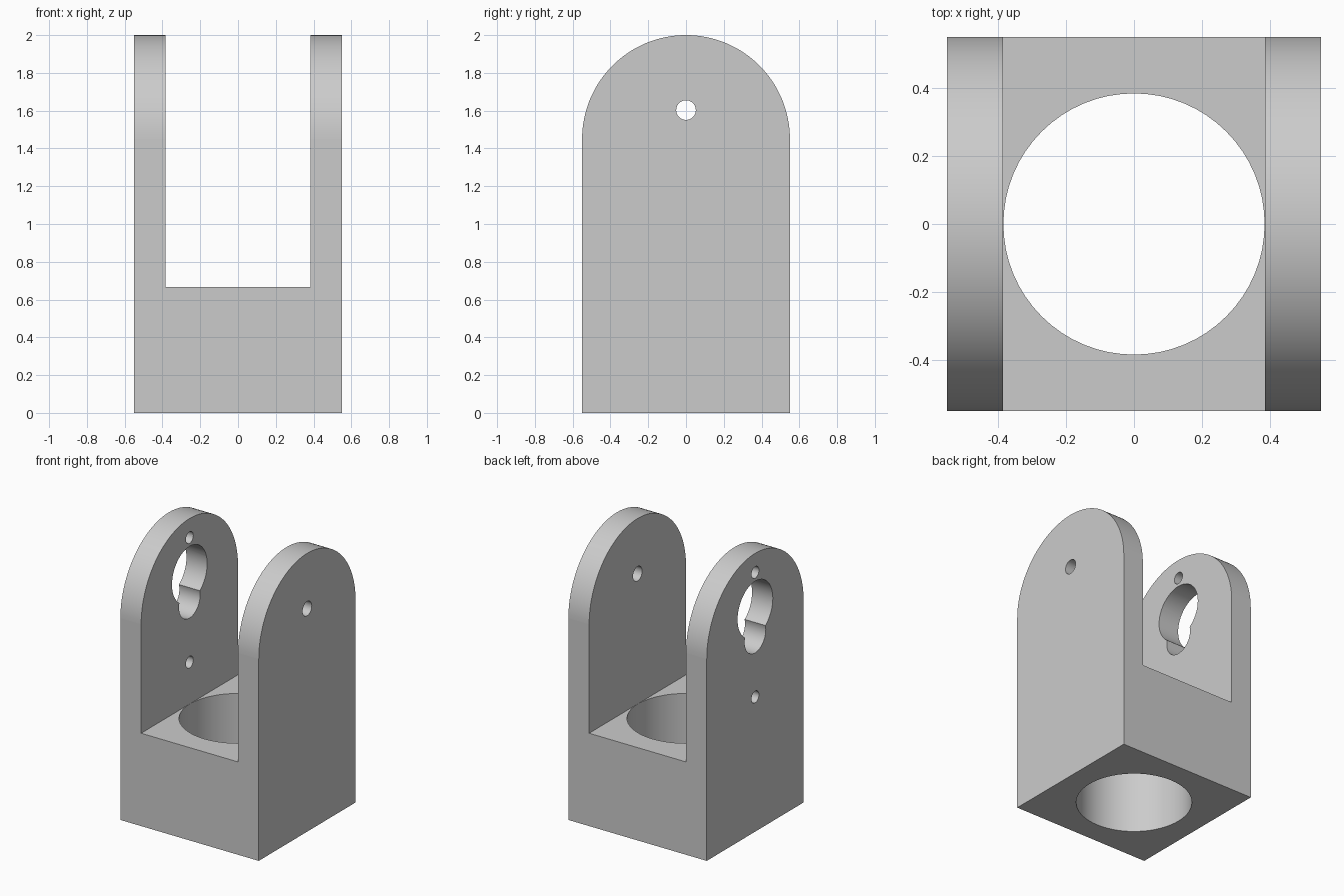
import bpy, bmesh, math
from mathutils import Matrix, Vector

cube = bpy.data.objects.get("Cube")
if cube:
    bpy.data.objects.remove(cube, do_unlink=True)

HALF = 0.55          # half width and half depth of the bracket
INNER = 0.385        # half gap between the arms
FLOOR = 0.667        # top of the base block
ARC_Z = 2.0 - HALF   # centre of the rounded arm tops


def to_object(bm, name):
    bmesh.ops.recalc_face_normals(bm, faces=bm.faces)
    mesh = bpy.data.meshes.new(name)
    bm.to_mesh(mesh)
    bm.free()
    obj = bpy.data.objects.new(name, mesh)
    bpy.context.collection.objects.link(obj)
    return obj


def cylinder(name, radius, length, centre, axis="Z", segments=64):
    bm = bmesh.new()
    turn = Matrix.Rotation(math.pi / 2, 4, "Y") if axis == "X" else Matrix()
    bmesh.ops.create_cone(bm, cap_ends=True, segments=segments, radius1=radius,
                          radius2=radius, depth=length,
                          matrix=Matrix.Translation(centre) @ turn)
    return to_object(bm, name)


def box(name, size, centre):
    bm = bmesh.new()
    bmesh.ops.create_cube(bm, size=1, matrix=Matrix.Translation(centre)
                          @ Matrix.Diagonal((*size, 1)))
    return to_object(bm, name)


def cut(target, cutter):
    cutter.hide_render = True
    mod = target.modifiers.new("cut", "BOOLEAN")
    mod.operation, mod.solver, mod.object = "DIFFERENCE", "EXACT", cutter
    bpy.ops.object.modifier_apply(modifier=mod.name)
    bpy.data.objects.remove(cutter, do_unlink=True)


# Bracket body: arched side profile pushed across the full width
bm = bmesh.new()
STEPS = 64
arc = [math.pi * i / STEPS for i in range(STEPS + 1)]
profile = [(-HALF, 0), (HALF, 0)]
profile += [(HALF * math.cos(a), ARC_Z + HALF * math.sin(a)) for a in arc]
face = bm.faces.new([bm.verts.new((-HALF, y, z)) for y, z in profile])
extruded = bmesh.ops.extrude_face_region(bm, geom=[face])["geom"]
bmesh.ops.translate(bm, vec=Vector((2 * HALF, 0, 0)),
                    verts=[v for v in extruded if isinstance(v, bmesh.types.BMVert)])
bracket = to_object(bm, "fork_bracket")

bpy.ops.object.select_all(action="DESELECT")
bracket.select_set(True)
bpy.context.view_layer.objects.active = bracket

# Gap between the arms and vertical bore through the base
cut(bracket, box("arm_gap_cutter", (2 * INNER, 2, 2), (0, 0, FLOOR + 1)))
cut(bracket, cylinder("bore_cutter", 0.384, 2, (0, 0, 0)))

# Pivot hole in the left arm
cut(bracket, cylinder("pivot_hole_cutter", 0.052, 0.4, (HALF, 0, 1.603), "X", 32))

# Keyhole opening and two screw holes in the right arm
for name, radius, z in (("keyhole_round", 0.2, 1.6), ("keyhole_slot", 0.12, 1.405),
                        ("upper_screw_hole", 0.042, 1.863),
                        ("lower_screw_hole", 0.042, 0.968)):
    cut(bracket, cylinder(name, radius, 0.4, (-HALF, 0, z), "X", 48))

# Smooth curved walls, flat large faces
bpy.ops.object.shade_smooth_by_angle(angle=math.radians(30))
for p in bracket.data.polygons:
    if p.area > 0.15:
        p.use_smooth = False

# Plain grey finish
grey = bpy.data.materials.new("plain_grey")
grey.use_nodes = True
colour = (0.6, 0.6, 0.6, 1)
grey.diffuse_color = colour
grey.node_tree.nodes["Principled BSDF"].inputs["Base Color"].default_value = colour
bracket.data.materials.clear()
bracket.data.materials.append(grey)
